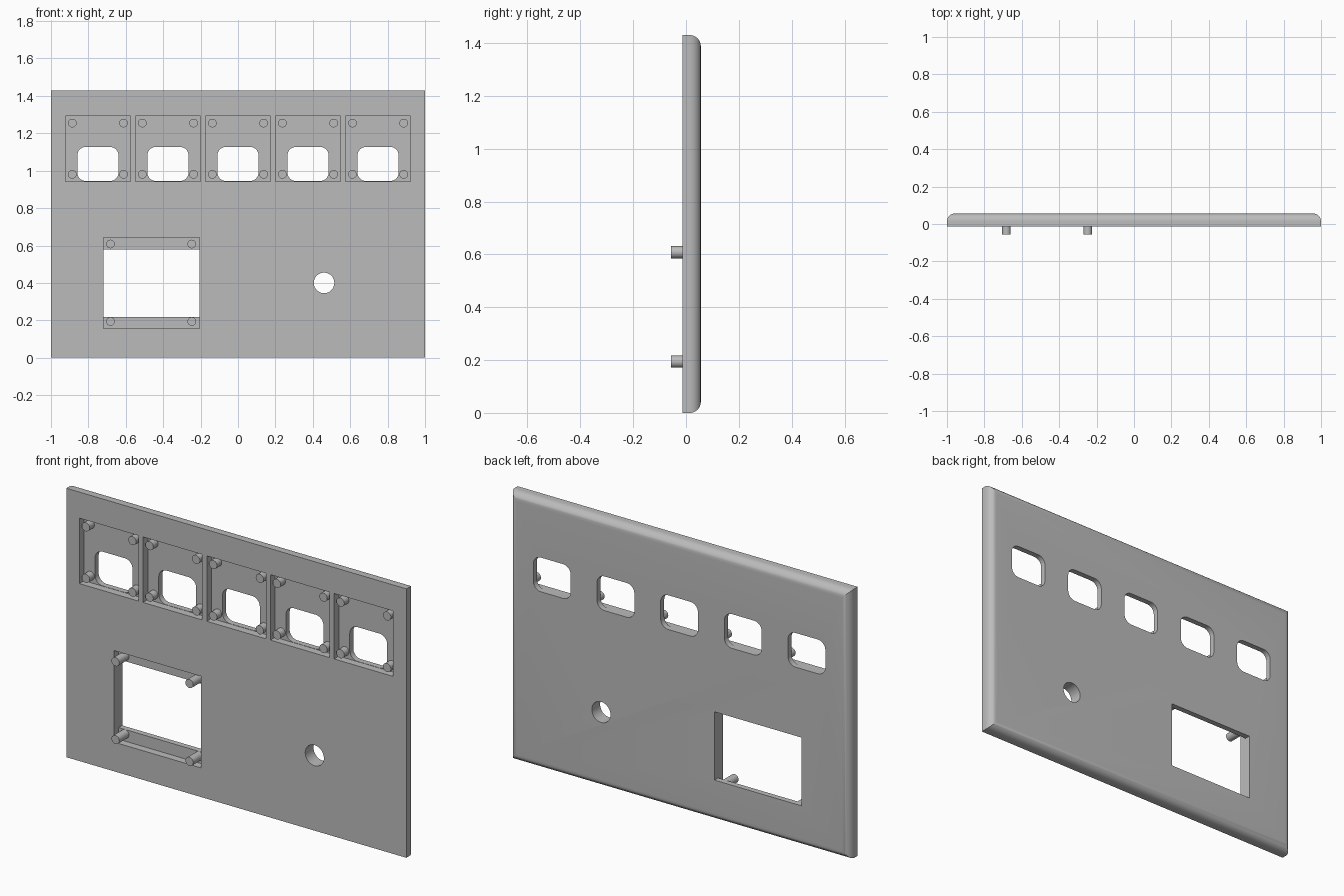
import bpy, bmesh
from math import cos, sin, pi, radians

if "Cube" in bpy.data.objects:
    bpy.data.objects.remove(bpy.data.objects["Cube"], do_unlink=True)

grey = bpy.data.materials.new("plain grey")
grey.use_nodes = True
grey.diffuse_color = (0.5, 0.5, 0.5, 1)
grey.node_tree.nodes["Principled BSDF"].inputs["Base Color"].default_value = (0.5, 0.5, 0.5, 1)

HEIGHT = 1.43
FRONT, BACK = -0.014, 0.056
FLOOR = 0.026            # depth plane of the recesses
PEG_R = 0.023


def make_object(name, bm):
    bmesh.ops.recalc_face_normals(bm, faces=bm.faces[:])
    mesh = bpy.data.meshes.new(name)
    bm.to_mesh(mesh)
    bm.free()
    mesh.materials.append(grey)
    obj = bpy.data.objects.new(name, mesh)
    bpy.context.collection.objects.link(obj)
    return obj


def extrude(name, outline, direction):
    """Sweep a closed outline along a direction into a solid."""
    bm = bmesh.new()
    face = bm.faces.new([bm.verts.new(p) for p in outline])
    swept = bmesh.ops.extrude_face_region(bm, geom=[face])["geom"]
    verts = [v for v in swept if isinstance(v, bmesh.types.BMVert)]
    bmesh.ops.translate(bm, verts=verts, vec=direction)
    return make_object(name, bm)


def prism(name, x, z, half_w, half_h, radius, y0, y1, steps=8):
    """Block along y with rounded corners; radius = half size gives a cylinder."""
    outline = []
    for i, (sx, sz) in enumerate([(1, 1), (-1, 1), (-1, -1), (1, -1)]):
        cx, cz = x + sx * (half_w - radius), z + sz * (half_h - radius)
        round_corner = half_w > radius or half_h > radius
        count = 1 if radius == 0 else steps + int(round_corner)
        for k in range(count):
            a = (i + k / steps) * pi / 2
            outline.append((cx + radius * cos(a), y0, cz + radius * sin(a)))
    return extrude(name, outline, (0, y1 - y0, 0))


def activate(obj):
    bpy.ops.object.select_all(action='DESELECT')
    obj.select_set(True)
    bpy.context.view_layer.objects.active = obj


def cut(target, cutter):
    mod = target.modifiers.new("cut", 'BOOLEAN')
    mod.operation, mod.solver, mod.object = 'DIFFERENCE', 'EXACT', cutter
    activate(target)
    bpy.ops.object.modifier_apply(modifier=mod.name)
    bpy.data.objects.remove(cutter, do_unlink=True)


# Panel, rounded along its four back edges
panel = prism("panel", 0, HEIGHT / 2, 1, HEIGHT / 2, 0, FRONT, BACK)
bm = bmesh.new()
bm.from_mesh(panel.data)
back_edges = [e for e in bm.edges if all(v.co.y > 0 for v in e.verts)]
bmesh.ops.bevel(bm, geom=back_edges, offset=0.042, segments=10, profile=0.5, affect='EDGES')
bm.to_mesh(panel.data)
bm.free()

# Row of square recesses, each with a rounded window and four flush pegs
pegs = []
for i in range(5):
    x, z = (i - 2) * 0.3745, 1.1175
    cut(panel, prism("recess", x, z, 0.174, 0.174, 0, FRONT - 0.1, FLOOR))
    cut(panel, prism("window", x, 1.036, 0.11, 0.091, 0.045, 0, BACK + 0.1))
    for sx in (-1, 1):
        for sz in (-1, 1):
            pegs.append(prism(f"recess_peg_{len(pegs) + 1}", x + sx * 0.137, z + sz * 0.137,
                              PEG_R, PEG_R, PEG_R, FRONT, FLOOR + 0.005))

# Display opening with a ledge above and below
x0, x1 = -0.72, -0.207
step = [(FRONT - 0.1, 0.155), (FLOOR, 0.155), (FLOOR, 0.217), (BACK + 0.1, 0.217),
        (BACK + 0.1, 0.58), (FLOOR, 0.58), (FLOOR, 0.642), (FRONT - 0.1, 0.642)]
cut(panel, extrude("display_opening", [(x0, y, z) for y, z in step], (x1 - x0, 0, 0)))

# Long pegs standing on the ledges
for x in (-0.682, -0.247):
    for z in (0.194, 0.608):
        pegs.append(prism(f"display_peg_{len(pegs) - 19}", x, z,
                          PEG_R, PEG_R, PEG_R, -0.056, FLOOR + 0.005))

# Round hole
cut(panel, prism("round_hole", 0.46, 0.4, 0.055, 0.055, 0.055, -0.2, 0.2, steps=12))

for obj in [panel] + pegs:
    activate(obj)
    bpy.ops.object.shade_smooth_by_angle(angle=radians(30))
